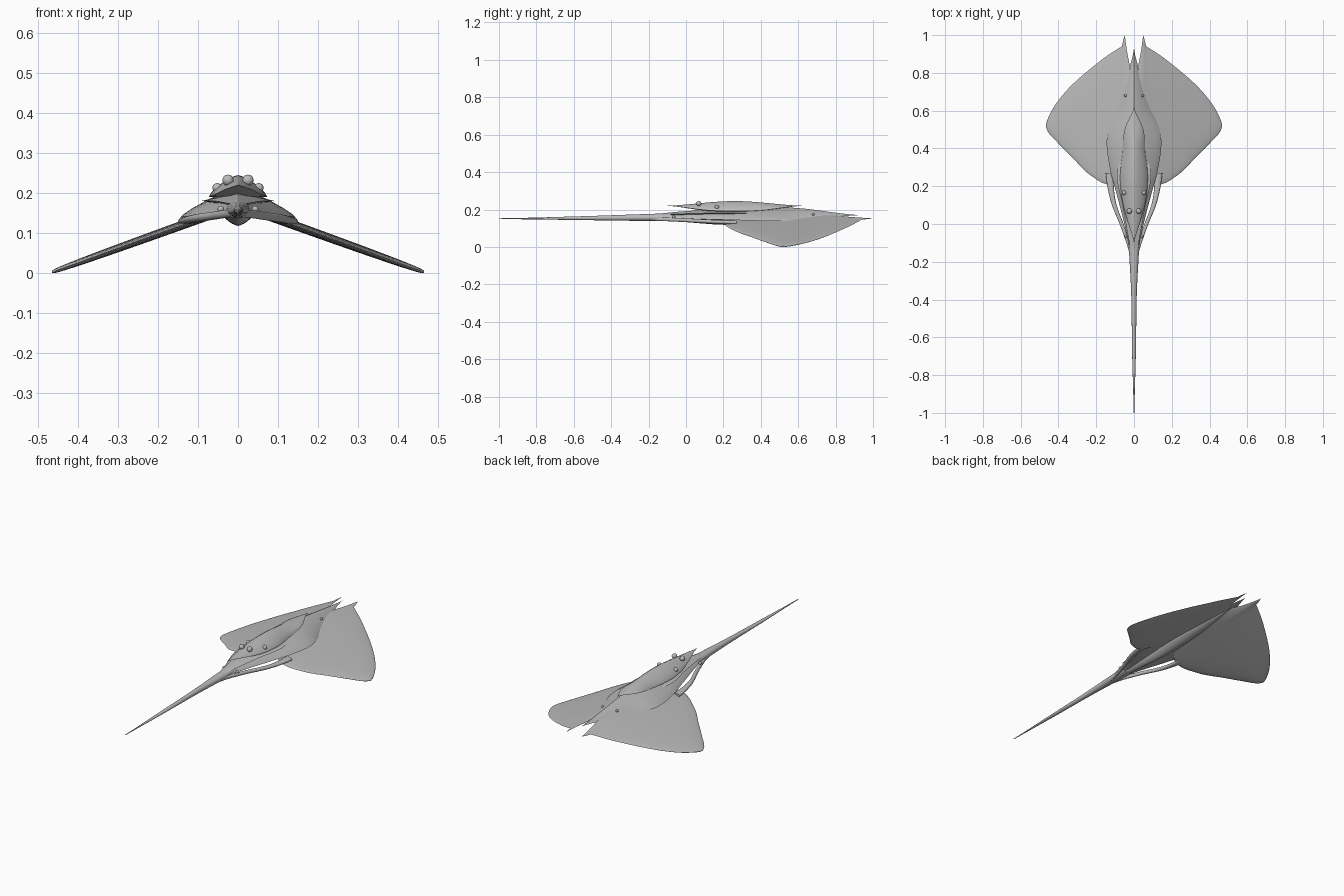
import bpy, bmesh, math

cube = bpy.data.objects.get("Cube")
if cube:
    bpy.data.objects.remove(cube, do_unlink=True)

colour = (.5, .5, .5, 1)
grey = bpy.data.materials.new("plain grey")
grey.use_nodes = True
grey.diffuse_color = colour
grey.node_tree.nodes["Principled BSDF"].inputs["Base Color"].default_value = colour


def sample(values, t):
    """Smooth curve through evenly spaced values, read at t from start to end."""
    last = len(values) - 1
    i = min(int(t * last), last - 1)
    f = t * last - i
    a, b, c, d = (values[min(max(k, 0), last)] for k in range(i - 1, i + 3))
    return b + f / 2 * (c - a + f * (2 * a - 5 * b + 4 * c - d + f * (3 * (b - c) + d - a)))


def finish(name, bm, mirror):
    """Turn a bmesh into a smooth grey object, mirrored across x if asked."""
    mesh = bpy.data.meshes.new(name)
    bm.to_mesh(mesh)
    bm.free()
    mesh.materials.append(grey)
    obj = bpy.data.objects.new(name, mesh)
    bpy.context.collection.objects.link(obj)
    if mirror:
        obj.modifiers.new("Mirror", 'MIRROR')
    bpy.ops.object.select_all(action='DESELECT')
    obj.select_set(True)
    bpy.context.view_layer.objects.active = obj
    bpy.ops.object.shade_smooth_by_angle(angle=math.radians(40))


def skin(name, rings, mirror):
    """Join rings of points into a closed surface."""
    bm = bmesh.new()
    loops = [[bm.verts.new(point) for point in ring] for ring in rings]
    for a, b in zip(loops, loops[1:]):
        for i in range(len(a)):
            bm.faces.new((a[i - 1], a[i], b[i], b[i - 1]))
    bm.faces.new(loops[0])
    bm.faces.new(loops[-1])
    bmesh.ops.remove_doubles(bm, verts=bm.verts, dist=.0001)
    bmesh.ops.recalc_face_normals(bm, faces=bm.faces)
    finish(name, bm, mirror)


def circle(sides):
    """Cosine and sine pairs around a circle."""
    turns = [math.tau * k / sides for k in range(sides)]
    return [(math.cos(a), math.sin(a)) for a in turns]


def hull(name, start, end, width, top, edge, low, power=1, centre=(0, 0), mirror=False):
    """Lengthwise body; each profile lists evenly spaced values from start to end.
    A power above one sharpens the side edges of the cross-section."""
    rings = []
    steps = 36
    for k in range(steps + 1):
        t = k / steps
        w = max(sample(width, t), .0005)
        mid, up, rim, down = (sample(p, t) for p in (centre, top, edge, low))
        y = start + (end - start) * t
        rings.append([(mid + w * math.copysign(abs(c) ** power, c), y,
                       rim + ((up if s > 0 else down) - rim) * abs(s) ** power)
                      for c, s in circle(24)])
    skin(name, rings, mirror)


def bead(name, place, radius):
    bm = bmesh.new()
    bmesh.ops.create_uvsphere(bm, u_segments=16, v_segments=10, radius=radius)
    bmesh.ops.translate(bm, verts=bm.verts, vec=place)
    finish(name, bm, True)


# Wings: drooping sections from the middle to the tip, with a pointed horn each
span = .466
leading = (.97, .905, .82, .735, .65, .572, .52)
trailing = (.3, .21, .26, .355, .43, .48, .52)
wing_rings = []
for degree in range(91):
    angle = math.radians(degree)
    x = span * math.sin(angle)
    lead = max(sample(leading, degree / 90), 1.2 - 4 * x)
    lead = min(lead, .8 + 84 * x * x)
    trail = sample(trailing, degree / 90)
    thick = .012 * math.sqrt(max(math.cos(angle), 0))
    ring = []
    for c, s in circle(32):
        y = (lead + trail + (lead - trail) * c) / 2
        ring.append((x, y, .17 - .36 * x + thick * s * min(1, .3 + 3 * (1 - y))))
    wing_rings.append(ring)
skin("wings", wing_rings, True)

# Tent-shaped back running into the head point
hull("back", .93, -.16, width=(0, .04, .09, .143, .13, .09, .05, .02),
     top=(.17, .21, .21, .175), edge=(.17, .14, .145, .157),
     low=(.17, .15, .145, .14), power=1.7)

# Whip tail
hull("tail", -.05, -1, width=(.03, .015, .01, .002), top=(.18, .165, .153),
     edge=(.157, .151), low=(.137, .143, .149))

# Keel under the belly
hull("belly_keel", .82, -.08, width=(0, .03, .04, .03, .02), top=(.16, .16),
     edge=(.16, .15, .15), low=(.16, .13, .118, .137), power=1.3)

# Hood shell on top of the back
hull("hood", .62, -.1, width=(0, .05, .06, .073, .065, .036, 0),
     top=(.22, .245, .22), edge=(.22, .194, .194, .22),
     low=(.22, .19, .19, .22), power=1.5)

# Sharp plates sticking out below the hood
hull("side_plates", .43, -.24, width=(.05, .09, .06, .03, 0),
     top=(.18, .2, .19, .17), edge=(.18, .18, .17), low=(.17, .16, .17), power=1.9)

# Slim arms joining the wings to the tail root
hull("rear_arms", .27, -.18, width=(.02, .013, .01, .006), top=(.14, .16),
     edge=(.13, .15), low=(.12, .14), centre=(.13, .11, .055, .014), mirror=True)

# Eyes and small nubs
bead("upper_eyes", (.025, .068, .232), .014)
bead("side_eyes", (.052, .165, .213), .012)
bead("head_nubs", (.045, .68, .175), .007)
bead("tail_root_nubs", (.043, -.065, .16), .008)
